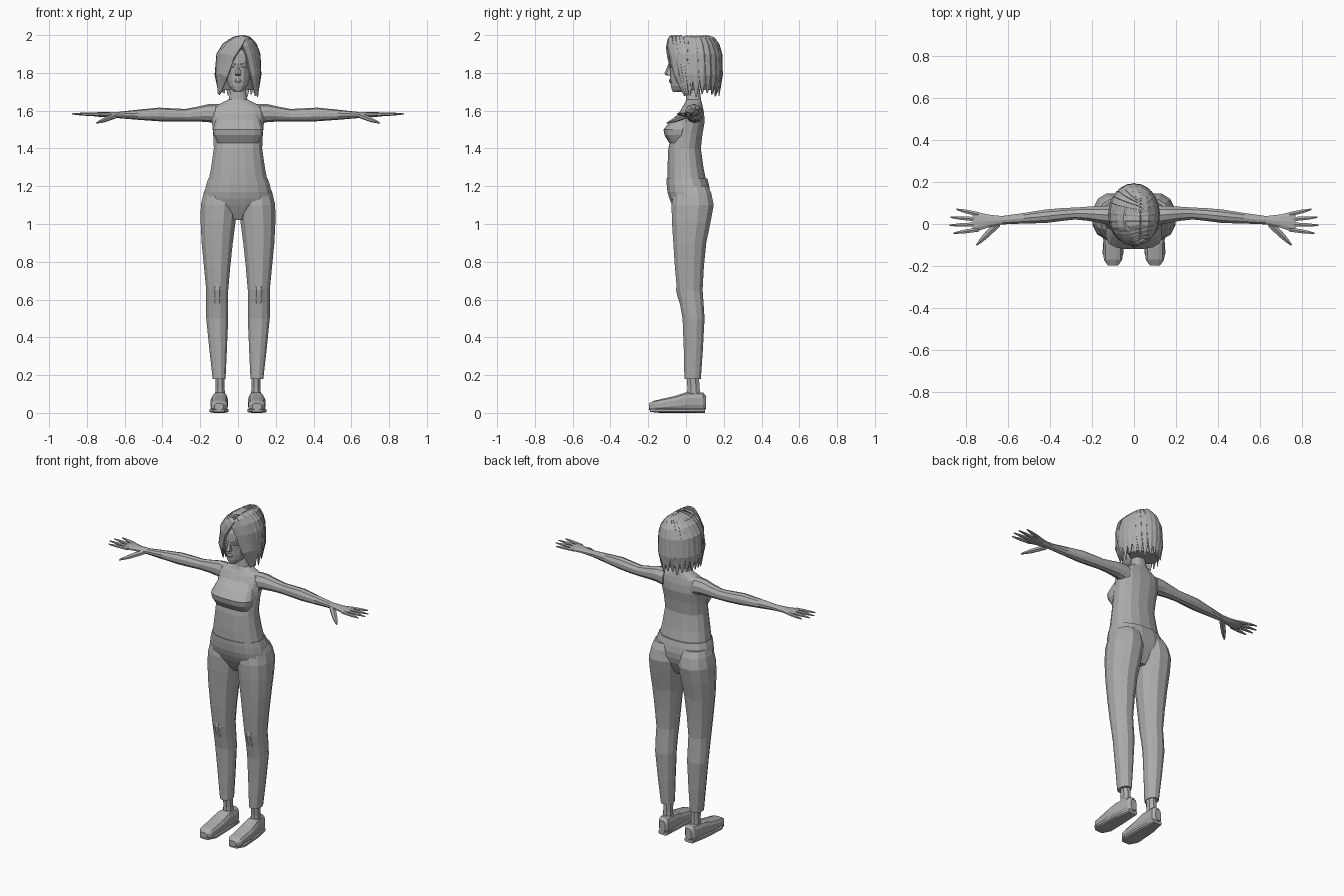
import bpy, bmesh, random
from math import sin, cos, pi, radians, copysign
from mathutils import Vector

if "Cube" in bpy.data.objects:
    bpy.data.objects.remove(bpy.data.objects["Cube"])
random.seed(4)

grey = bpy.data.materials.new("plain grey")
grey.use_nodes = True
shade = (0.42, 0.42, 0.42, 1)
grey.diffuse_color = shade
grey.node_tree.nodes["Principled BSDF"].inputs["Base Color"].default_value = shade


# A section is a centre and two half-axes
def level(z, wide, front, back, x=0):
    """Horizontal section."""
    return (Vector((x, (front + back) / 2, z)), Vector((wide, 0, 0)),
            Vector((0, (back - front) / 2, 0)))


def upright(y, x, wide, low, high):
    """Vertical section facing the front."""
    return (Vector((x, y, (low + high) / 2)), Vector((wide, 0, 0)),
            Vector((0, 0, (high - low) / 2)))


def sideways(x, y, deep, z, tall):
    """Vertical section facing the side."""
    return Vector((x, y, z)), Vector((0, deep, 0)), Vector((0, 0, tall))


def smooth(sections, steps):
    """Insert sections along a soft curve through the given ones."""
    result = []
    last = len(sections) - 1
    for k in range(last):
        before, start, end, after = (sections[min(max(k + d, 0), last)] for d in (-1, 0, 1, 2))
        for step in range(steps):
            t = step / steps
            result.append([b + (c - a) * t / 2 + (a * 2 - b * 5 + c * 4 - d) * t * t / 2
                           + (b * 3 - a - c * 3 + d) * t ** 3 / 2
                           for a, b, c, d in zip(before, start, end, after)])
    return result + [sections[last]]


def loft(name, sections, sides=12, box=1.0, steps=1, mirror=False):
    """Skin the sections into one closed, flat-shaded part."""
    bm = bmesh.new()
    loops = []
    for centre, u, v in smooth(sections, steps):
        loop = []
        for i in range(sides):
            angle = 2 * pi * (i + 0.5) / sides
            c, s = cos(angle), sin(angle)
            loop.append(bm.verts.new(centre + u * copysign(abs(c) ** box, c)
                                     + v * copysign(abs(s) ** box, s)))
        loops.append(loop)
    for a, b in zip(loops, loops[1:]):
        for i in range(sides):
            j = (i + 1) % sides
            bm.faces.new((a[i], a[j], b[j], b[i]))
    bm.faces.new(loops[0])
    bm.faces.new(loops[-1])
    bmesh.ops.recalc_face_normals(bm, faces=bm.faces)
    mesh = bpy.data.meshes.new(name)
    bm.to_mesh(mesh)
    bm.free()
    mesh.materials.append(grey)
    part = bpy.data.objects.new(name, mesh)
    bpy.context.collection.objects.link(part)
    if mirror:
        part.modifiers.new("mirror", 'MIRROR').use_mirror_merge = False


def sweep(name, points, widths, flat, centre, steps=1, mirror=False):
    """Flattened strand along a path, lying flat around a centre."""
    points = [Vector(p) for p in points]
    sections = []
    for k, (point, width) in enumerate(zip(points, widths)):
        along = (points[min(k + 1, len(points) - 1)] - points[max(k - 1, 0)]).normalized()
        side = along.cross(point - centre).normalized()
        sections.append((point, side * width, side.cross(along) * width * flat))
    loft(name, sections, sides=6, steps=steps, mirror=mirror)


# Torso with neck, and bust
loft("torso", [
    level(z=1.22, wide=.16, front=-.1, back=.11),
    level(z=1.4, wide=.13, front=-.095, back=.08),
    level(z=1.54, wide=.14, front=-.06, back=.1),
    level(z=1.62, wide=.13, front=-.02, back=.09),
    level(z=1.66, wide=.05, front=0, back=.08),
    level(z=1.75, wide=.04, front=0, back=.07)], sides=16, box=.85, steps=2)
loft("bust", [
    level(z=1.43, wide=.11, front=-.09, back=0),
    level(z=1.47, wide=.13, front=-.115, back=.02),
    level(z=1.5, wide=.135, front=-.12, back=.03),
    level(z=1.55, wide=.12, front=-.08, back=.05),
    level(z=1.6, wide=.1, front=-.02, back=.06)], sides=16, box=.7)

# Trousers: hips, legs, knees
loft("hips", [
    level(z=1.24, wide=.16, front=-.105, back=.115),
    level(z=1.17, wide=.18, front=-.1, back=.13),
    level(z=1.1, wide=.17, front=-.075, back=.12),
    level(z=1.02, wide=.04, front=-.03, back=.08)], sides=16, box=.85, steps=2)
loft("trouser_leg", [
    level(z=1.2, x=.09, wide=.08, front=-.06, back=.12),
    level(z=1.1, x=.1, wide=.1, front=-.08, back=.15),
    level(z=.9, x=.11, wide=.085, front=-.07, back=.11),
    level(z=.65, x=.11, wide=.06, front=-.05, back=.09),
    level(z=.5, x=.11, wide=.06, front=-.02, back=.1),
    level(z=.18, x=.1, wide=.035, front=-.01, back=.08)], box=.9, steps=2, mirror=True)
loft("knee", [
    level(z=.7, x=.11, wide=.025, front=-.045, back=0),
    level(z=.65, x=.11, wide=.035, front=-.055, back=0),
    level(z=.58, x=.11, wide=.025, front=-.035, back=0)], sides=8, steps=2, mirror=True)

# Ankles, shoes and soles
loft("ankle", [
    level(z=.2, x=.095, wide=.027, front=0, back=.07),
    level(z=.13, x=.095, wide=.026, front=.005, back=.075),
    level(z=.08, x=.095, wide=.03, front=0, back=.08)], sides=8, mirror=True)
loft("shoe", [
    upright(y=-.197, x=.1, wide=.025, low=.015, high=.05),
    upright(y=-.17, x=.1, wide=.045, low=.01, high=.065),
    upright(y=-.06, x=.1, wide=.048, low=.01, high=.09),
    upright(y=0, x=.097, wide=.043, low=.01, high=.11),
    upright(y=.09, x=.09, wide=.035, low=.01, high=.11),
    upright(y=.106, x=.09, wide=.02, low=.02, high=.09)], box=.7, mirror=True)
loft("sole", [
    upright(y=-.19, x=.1, wide=.03, low=.005, high=.02),
    upright(y=-.14, x=.1, wide=.051, low=0, high=.025),
    upright(y=0, x=.097, wide=.044, low=0, high=.025),
    upright(y=.1, x=.09, wide=.03, low=0, high=.025)], box=.5, mirror=True)

# Arms with palms
loft("arm", [
    sideways(x=.1, y=.04, deep=.05, z=1.58, tall=.055),
    sideways(x=.16, y=.045, deep=.043, z=1.587, tall=.047),
    sideways(x=.28, y=.05, deep=.03, z=1.576, tall=.033),
    sideways(x=.42, y=.037, deep=.034, z=1.58, tall=.036),
    sideways(x=.63, y=.018, deep=.021, z=1.577, tall=.017),
    sideways(x=.74, y=.012, deep=.046, z=1.58, tall=.012),
    sideways(x=.77, y=.01, deep=.045, z=1.58, tall=.008)], sides=10, steps=2, mirror=True)

# Fingers fan out from the palm; the thumb points forward and down
below = Vector((.7, 0, 0))
for k, finger in enumerate(("little", "ring", "middle", "index")):
    tip = Vector((.88 - .012 * (k - 1.7) ** 2, .07 - .038 * k, 1.583))
    root = Vector((.74, .046 - .024 * k, 1.58))
    sweep(finger + "_finger", [root, root.lerp(tip, .6), tip], [.012, .01, .004],
          .8, below, mirror=True)
sweep("thumb", [(.65, 0, 1.573), (.71, -.06, 1.55), (.75, -.1, 1.535)], [.018, .015, .004],
      .8, below, steps=2, mirror=True)

# Head and face
loft("head", [
    level(z=1.7, wide=.02, front=-.07, back=0),
    level(z=1.73, wide=.05, front=-.08, back=.05),
    level(z=1.8, wide=.07, front=-.085, back=.1),
    level(z=1.9, wide=.08, front=-.09, back=.14),
    level(z=1.97, wide=.05, front=-.03, back=.1)], sides=14, box=.9, steps=2)
loft("nose", [
    level(z=1.785, wide=.015, front=-.1, back=-.07),
    level(z=1.795, wide=.017, front=-.115, back=-.07),
    level(z=1.85, wide=.008, front=-.092, back=-.07)], sides=6)
loft("lips", [
    level(z=1.745, wide=.012, front=-.085, back=-.07),
    level(z=1.757, wide=.022, front=-.092, back=-.07),
    level(z=1.768, wide=.01, front=-.088, back=-.07)], sides=8)
middle = Vector((0, .045, 1.84))
sweep("brow", [(.014, -.088, 1.847), (.04, -.08, 1.855), (.066, -.06, 1.847)],
      [.006, .008, .004], .8, middle, mirror=True)
sweep("eye", [(.02, -.084, 1.83), (.036, -.08, 1.832), (.054, -.066, 1.83)],
      [.003, .007, .003], 1, middle, mirror=True)

# Hair cap under the locks
loft("hair_cap", [
    level(z=1.71, wide=.09, front=.02, back=.15),
    level(z=1.78, wide=.108, front=-.02, back=.17),
    level(z=1.87, wide=.113, front=-.05, back=.18),
    level(z=1.94, wide=.09, front=-.08, back=.16),
    level(z=1.98, wide=.05, front=-.05, back=.11)], sides=16)


def lock(name, start, turn_from, turn_to, tip):
    """Strand that leaves the parting, curves over the skull and hangs down."""
    path = []
    for k in range(6):
        fall = min(k / 4, 1) * pi / 2
        turn = radians(turn_from + (turn_to - turn_from) * (k / 5) ** 2)
        reach = sin(fall) if k < 5 else random.uniform(.88, .98)
        root = Vector((.03, start, 0)) * (1 - sin(fall))
        spread = Vector((.112 * cos(turn), .138 * sin(turn), 0)) * reach
        drop = 1.84 + .15 * cos(fall) if k < 4 else (1.79 if k < 5 else tip)
        path.append(root + spread + Vector((0, .045 * sin(fall), drop)))
    sweep(name, path, [.018, .026, .031, .031, .027, .004], .45, middle)


# Locks around the sides and back
count = 17
for k in range(count):
    turn = -25 + 230 * k / (count - 1)
    lock("hair_lock", .035 + .085 * sin(radians(turn)), turn, turn, random.uniform(1.67, 1.7))

# Fringe swept to both sides of the parting
for k in range(4):
    lock("right_fringe", -.08 + .015 * k, 272 - 12 * k, 205 - 5 * k, 1.69)
    lock("left_fringe", -.08 + .015 * k, -70 + 12 * k, -25 + 5 * k, 1.68)
